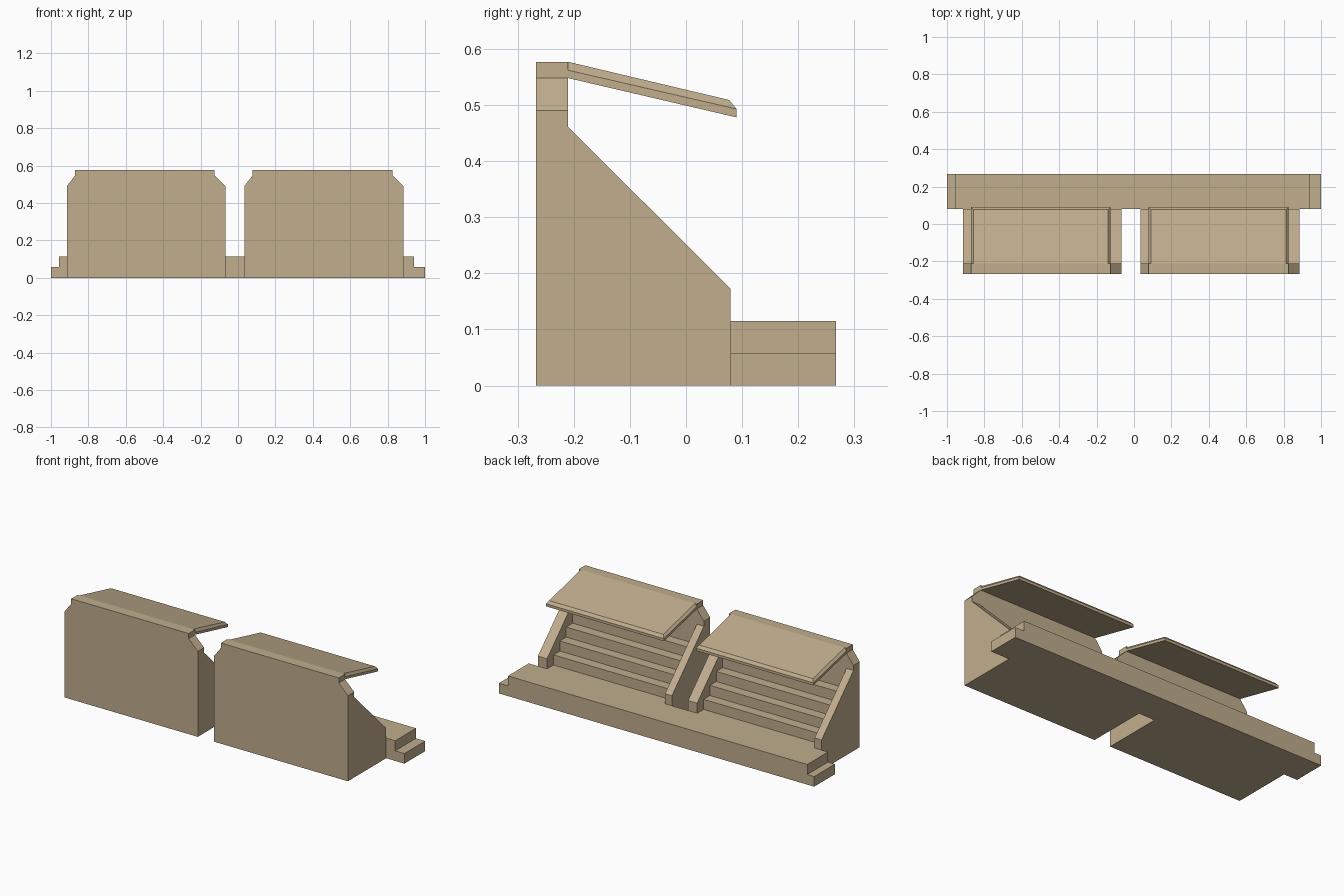
import bpy, bmesh

if "Cube" in bpy.data.objects:
    bpy.data.objects.remove(bpy.data.objects["Cube"])

stone = bpy.data.materials.new("sandy_tan")
stone.diffuse_color = (0.53, 0.42, 0.27, 1)
stone.use_nodes = True
stone.node_tree.nodes["Principled BSDF"].inputs["Base Color"].default_value = stone.diffuse_color


def make_object(name, bm):
    bmesh.ops.recalc_face_normals(bm, faces=bm.faces)
    mesh = bpy.data.meshes.new(name)
    bm.to_mesh(mesh)
    bm.free()
    mesh.materials.append(stone)
    obj = bpy.data.objects.new(name, mesh)
    bpy.context.collection.objects.link(obj)
    return obj


def loft(name, loops):
    """Skin a stack of equal-length loops and cap both ends."""
    bm = bmesh.new()
    rings = [[bm.verts.new(p) for p in loop] for loop in loops]
    n = len(rings[0])
    for a, b in zip(rings, rings[1:]):
        for i in range(n):
            j = (i + 1) % n
            bm.faces.new((a[i], a[j], b[j], b[i]))
    bm.faces.new(rings[0])
    bm.faces.new(rings[-1])
    return make_object(name, bm)


def extrude_x(name, yz, x0, x1):
    return loft(name, [[(x, y, z) for y, z in yz] for x in (x0, x1)])


def extrude_y(name, xz, y0, y1):
    return loft(name, [[(x, y, z) for x, z in xz] for y in (y0, y1)])


BACK, WALL, FRONT, END = -0.267, -0.21, 0.079, 0.267
STEP, FLOOR = 0.0578, 0.1155
L, R = 0.044, 0.058          # thickness of the left and right side walls

# Long platform with a low step at each end
extrude_y("platform", [(-1, 0), (1, 0), (1, STEP), (0.942, STEP), (0.942, FLOOR),
                       (-0.956, FLOOR), (-0.956, STEP), (-1, STEP)], FRONT, END)


def build_stand(side, x0, x1):
    xi0, xi1 = x0 + L, x1 - R

    # Back wall with cut upper corners
    extrude_y(side + "_back_wall",
              [(x0, 0), (x1, 0), (x1, 0.49), (xi1, 0.548), (xi1, 0.577),
               (xi0, 0.577), (xi0, 0.548), (x0, 0.49)], BACK, WALL)

    # Sloping side walls
    slope = [(WALL, 0), (FRONT, 0), (FRONT, 0.173), (WALL, 0.461)]
    extrude_x(side + "_outer_wall_a", slope, x0, xi0)
    extrude_x(side + "_outer_wall_b", slope, xi1, x1)

    # Seating tiers
    profile = [(WALL, 0), (FRONT, 0), (FRONT, FLOOR)]
    for i in range(4):
        y = FRONT - STEP * (i + 1)
        profile += [(y, FLOOR + STEP * i), (y, FLOOR + STEP * (i + 1))]
    profile.append((WALL, FLOOR + STEP * 4))
    extrude_x(side + "_seating_tiers", profile, xi0, xi1)

    # Sloping canopy with bevelled upper edges
    def ring(inset, y, z_back, z_front):
        return [(xi0 + inset, WALL, z_back), (xi1 - inset, WALL, z_back),
                (xi1 - inset, y, z_front), (xi0 + inset, y, z_front)]
    loft(side + "_canopy", [ring(0, 0.09, 0.548, 0.478), ring(0, 0.09, 0.562, 0.493),
                            ring(0.012, 0.077, 0.577, 0.509)])


build_stand("left", -0.915, -0.068)
build_stand("right", 0.034, 0.884)
